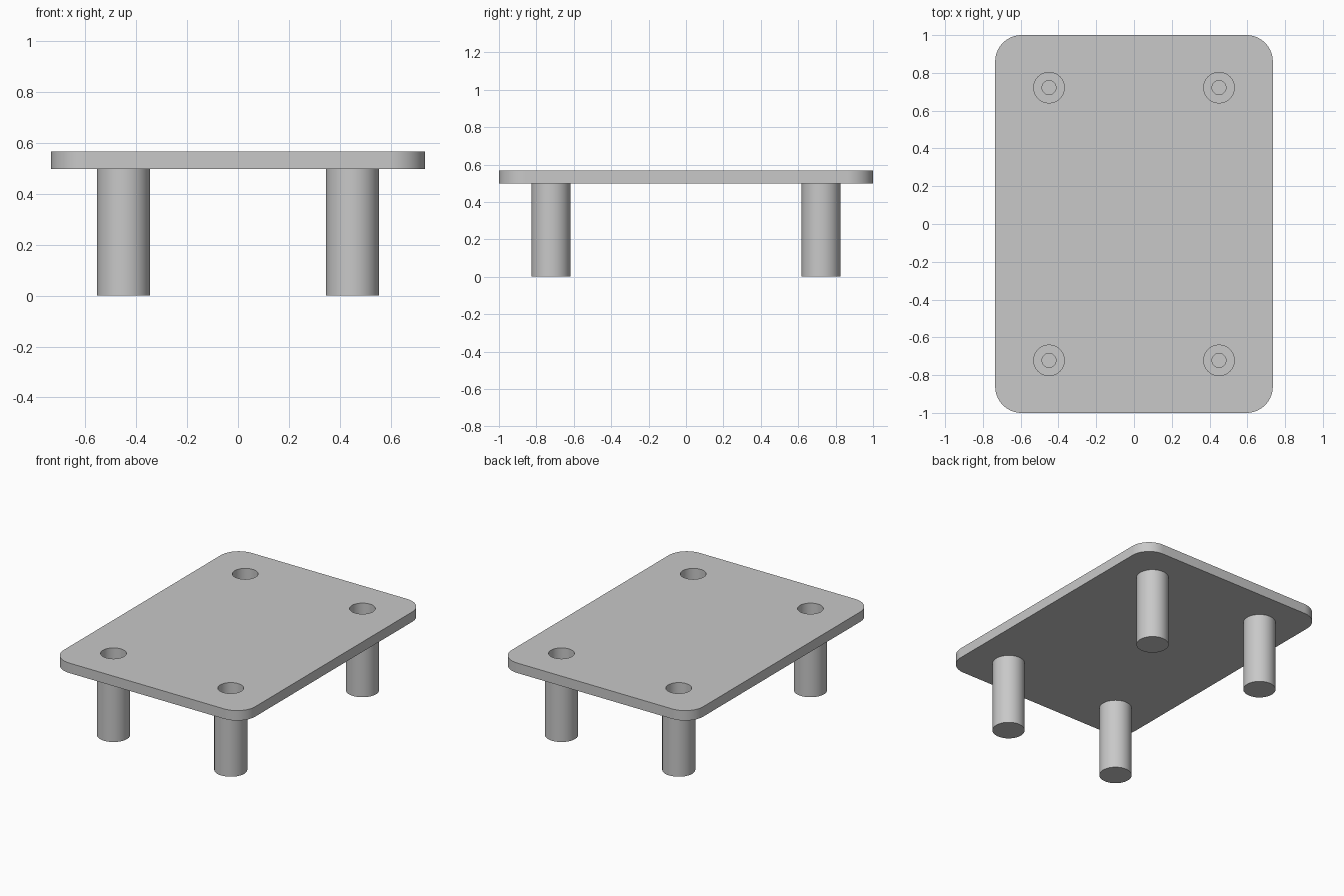
import bpy, bmesh, math

HALF_X, HALF_Y = 0.735, 1.0
PLATE_Z, TOP_Z = 0.498, 0.567
CORNER_R = 0.14
LEG_X, LEG_Y, LEG_R = 0.45, 0.722, 0.104
BORE_R, PILOT_R = 0.081, 0.037
SEGMENTS = 64

cube = bpy.data.objects.get("Cube")
if cube:
    bpy.data.objects.remove(cube, do_unlink=True)

grey = bpy.data.materials.new("plain_grey")
grey.use_nodes = True
grey.diffuse_color = (0.58, 0.58, 0.58, 1)
grey.node_tree.nodes["Principled BSDF"].inputs["Base Color"].default_value = grey.diffuse_color


def add_object(name, bm):
    mesh = bpy.data.meshes.new(name)
    bmesh.ops.recalc_face_normals(bm, faces=bm.faces)
    bm.to_mesh(mesh)
    bm.free()
    mesh.materials.append(grey)
    obj = bpy.data.objects.new(name, mesh)
    bpy.context.collection.objects.link(obj)
    return obj


def smooth(obj):
    bpy.ops.object.select_all(action='DESELECT')
    obj.select_set(True)
    bpy.context.view_layer.objects.active = obj
    bpy.ops.object.shade_smooth_by_angle(angle=math.radians(30))


def lathe(name, profile, x, y):
    """Spin an (r, z) profile that starts and ends on the axis."""
    bm = bmesh.new()
    verts = [bm.verts.new((r, 0, z)) for r, z in profile]
    edges = [bm.edges.new(pair) for pair in zip(verts, verts[1:])]
    bmesh.ops.spin(bm, geom=verts + edges, cent=(0, 0, 0), axis=(0, 0, 1),
                   angle=math.tau, steps=SEGMENTS, use_duplicate=False)
    bmesh.ops.remove_doubles(bm, verts=bm.verts, dist=0.0001)
    obj = add_object(name, bm)
    obj.location = (x, y, 0)
    return obj


# Rounded top plate
bm = bmesh.new()
outline = []
steps = 16
for i, (sx, sy) in enumerate([(1, 1), (-1, 1), (-1, -1), (1, -1)]):
    for k in range(steps + 1):
        a = math.pi / 2 * (i + k / steps)
        outline.append(bm.verts.new((sx * (HALF_X - CORNER_R) + CORNER_R * math.cos(a),
                                     sy * (HALF_Y - CORNER_R) + CORNER_R * math.sin(a),
                                     PLATE_Z)))
base = bm.faces.new(outline)
raised = bmesh.ops.extrude_face_region(bm, geom=[base], use_keep_orig=True)
top_verts = [g for g in raised["geom"] if isinstance(g, bmesh.types.BMVert)]
bmesh.ops.translate(bm, verts=top_verts, vec=(0, 0, TOP_Z - PLATE_Z))
plate = add_object("top_plate", bm)

# Legs with a stepped blind bore, open through the plate
leg_profile = [(0, 0), (LEG_R, 0), (LEG_R, PLATE_Z), (BORE_R, PLATE_Z),
               (BORE_R, 0.25), (PILOT_R, 0.25), (PILOT_R, 0.05), (0, 0.05)]
cutter_profile = [(0, PLATE_Z - 0.1), (BORE_R, PLATE_Z - 0.1),
                  (BORE_R, TOP_Z + 0.1), (0, TOP_Z + 0.1)]
cutters = []
for end, sy in (("front", -1), ("back", 1)):
    for side, sx in (("right", -1), ("left", 1)):
        x, y = sx * LEG_X, sy * LEG_Y
        smooth(lathe(f"{end}_{side}_leg", leg_profile, x, y))
        cutter = lathe(f"{end}_{side}_hole_cutter", cutter_profile, x, y)
        cutter.hide_render = True
        cutters.append(cutter)
        cut = plate.modifiers.new("hole", 'BOOLEAN')
        cut.operation = 'DIFFERENCE'
        cut.solver = 'EXACT'
        cut.object = cutter

# Apply the holes and drop the cutters
bpy.ops.object.select_all(action='DESELECT')
plate.select_set(True)
bpy.context.view_layer.objects.active = plate
for mod in list(plate.modifiers):
    bpy.ops.object.modifier_apply(modifier=mod.name)
for cutter in cutters:
    bpy.data.objects.remove(cutter, do_unlink=True)
smooth(plate)
